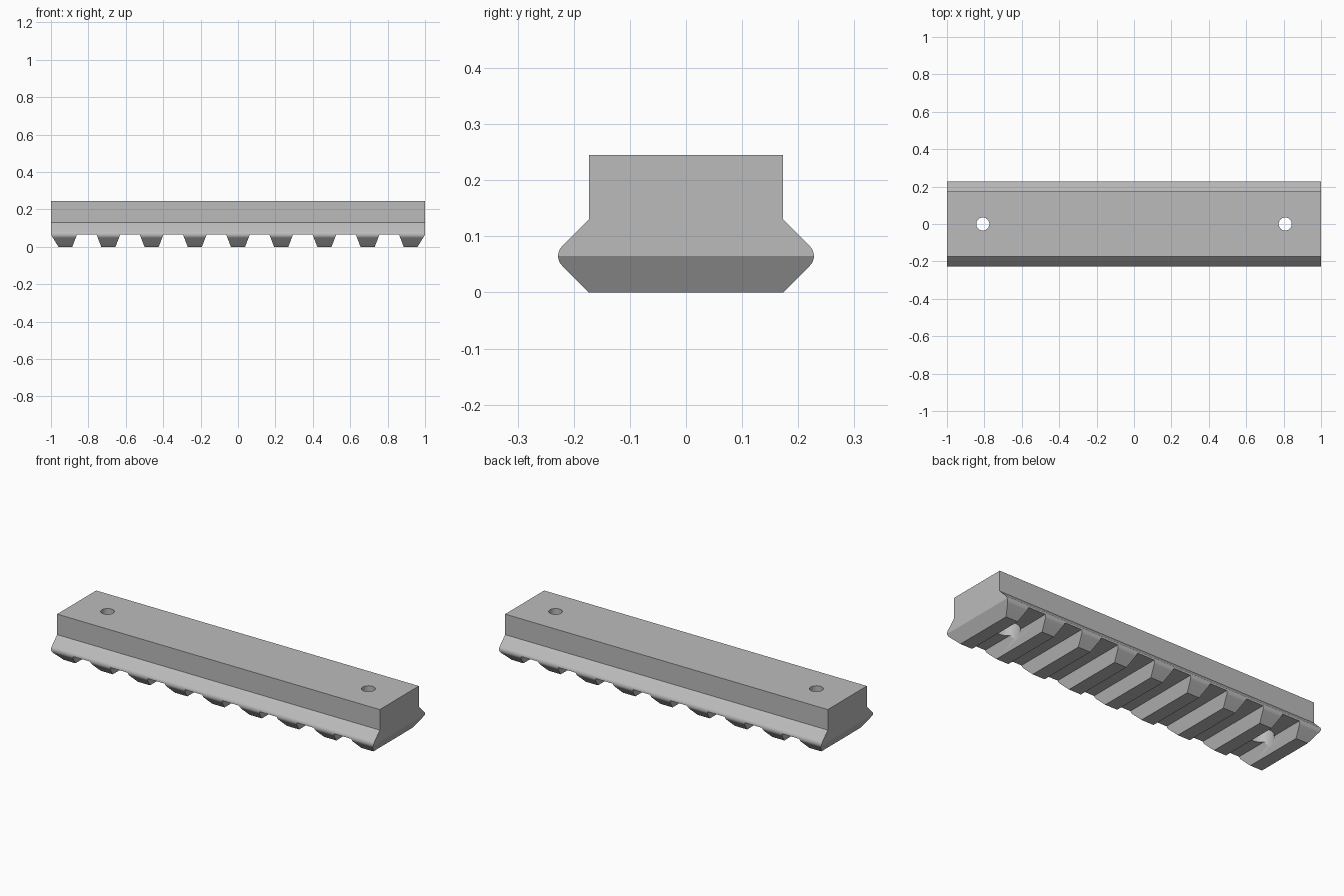
import bpy, bmesh, math
from mathutils import Matrix

if "Cube" in bpy.data.objects:
    bpy.data.objects.remove(bpy.data.objects["Cube"])

PITCH = 0.231       # tooth spacing
FLOOR = 0.065       # groove depth
HALF, SHOULDER, TOP = 0.173, 0.13, 0.245

grey = bpy.data.materials.new("plain grey")
grey.use_nodes = True
colour = (0.5, 0.5, 0.5, 1)
grey.diffuse_color = colour
grey.node_tree.nodes["Principled BSDF"].inputs["Base Color"].default_value = colour


def prism(bm, points, direction):
    """Extrude a closed outline along a direction."""
    face = bm.faces.new([bm.verts.new(p) for p in points])
    new = bmesh.ops.extrude_face_region(bm, geom=[face])["geom"]
    bmesh.ops.translate(bm, vec=direction,
                        verts=[g for g in new if isinstance(g, bmesh.types.BMVert)])


def make(name, bm):
    bmesh.ops.recalc_face_normals(bm, faces=bm.faces)
    mesh = bpy.data.meshes.new(name)
    bm.to_mesh(mesh)
    bm.free()
    mesh.materials.append(grey)
    obj = bpy.data.objects.new(name, mesh)
    bpy.context.collection.objects.link(obj)
    return obj


def cylinders(name, radius, low, high):
    """Pair of upright cylinders at the two screw positions."""
    bm = bmesh.new()
    for side in (-1, 1):
        bmesh.ops.create_cone(bm, cap_ends=True, segments=32, radius1=radius,
                              radius2=radius, depth=high - low,
                              matrix=Matrix.Translation((side * 3.5 * PITCH, 0, (low + high) / 2)))
    return make(name, bm)


def cut(target, cutter):
    mod = target.modifiers.new("cut", "BOOLEAN")
    mod.operation, mod.solver, mod.object = "DIFFERENCE", "EXACT", cutter
    bpy.context.view_layer.objects.active = target
    bpy.ops.object.modifier_apply(modifier=mod.name)
    bpy.data.objects.remove(cutter)


# Rail body: dovetail profile with rounded side edges
radius = 0.024
centre = HALF + FLOOR - radius * math.sqrt(2)
nose = []
for i in range(9):
    a = math.radians(-45 + 90 * i / 8)
    nose.append((centre + radius * math.cos(a), FLOOR + radius * math.sin(a)))
side = [(HALF, 0)] + nose + [(HALF, SHOULDER), (HALF, TOP)]
outline = side + [(-y, z) for y, z in reversed(side)]
bm = bmesh.new()
prism(bm, [(-1, y, z) for y, z in outline], (2, 0, 0))
rail = make("rail", bm)

# Tapered cross grooves and sloped end faces
bm = bmesh.new()
low = -FLOOR / 2
for i in range(8):
    x = (i - 3.5) * PITCH
    shape = [(x - 0.09, low), (x + 0.09, low), (x + 0.0525, FLOOR), (x - 0.0525, FLOOR)]
    prism(bm, [(px, -0.4, z) for px, z in shape], (0, 0.8, 0))
for s in (-1, 1):
    shape = [(s * 0.94, low), (s, FLOOR), (s * 1.1, FLOOR), (s * 1.1, low)]
    prism(bm, [(px, -0.4, z) for px, z in shape], (0, 0.8, 0))
cut(rail, make("groove_cutter", bm))

# Screw holes with wider recesses underneath
cut(rail, cylinders("hole_cutter", 0.035, -0.1, 0.4))
cut(rail, cylinders("recess_cutter", 0.065, -0.1, 0.13))

bpy.ops.object.select_all(action="DESELECT")
rail.select_set(True)
bpy.context.view_layer.objects.active = rail
bpy.ops.object.shade_smooth_by_angle(angle=math.radians(25))
